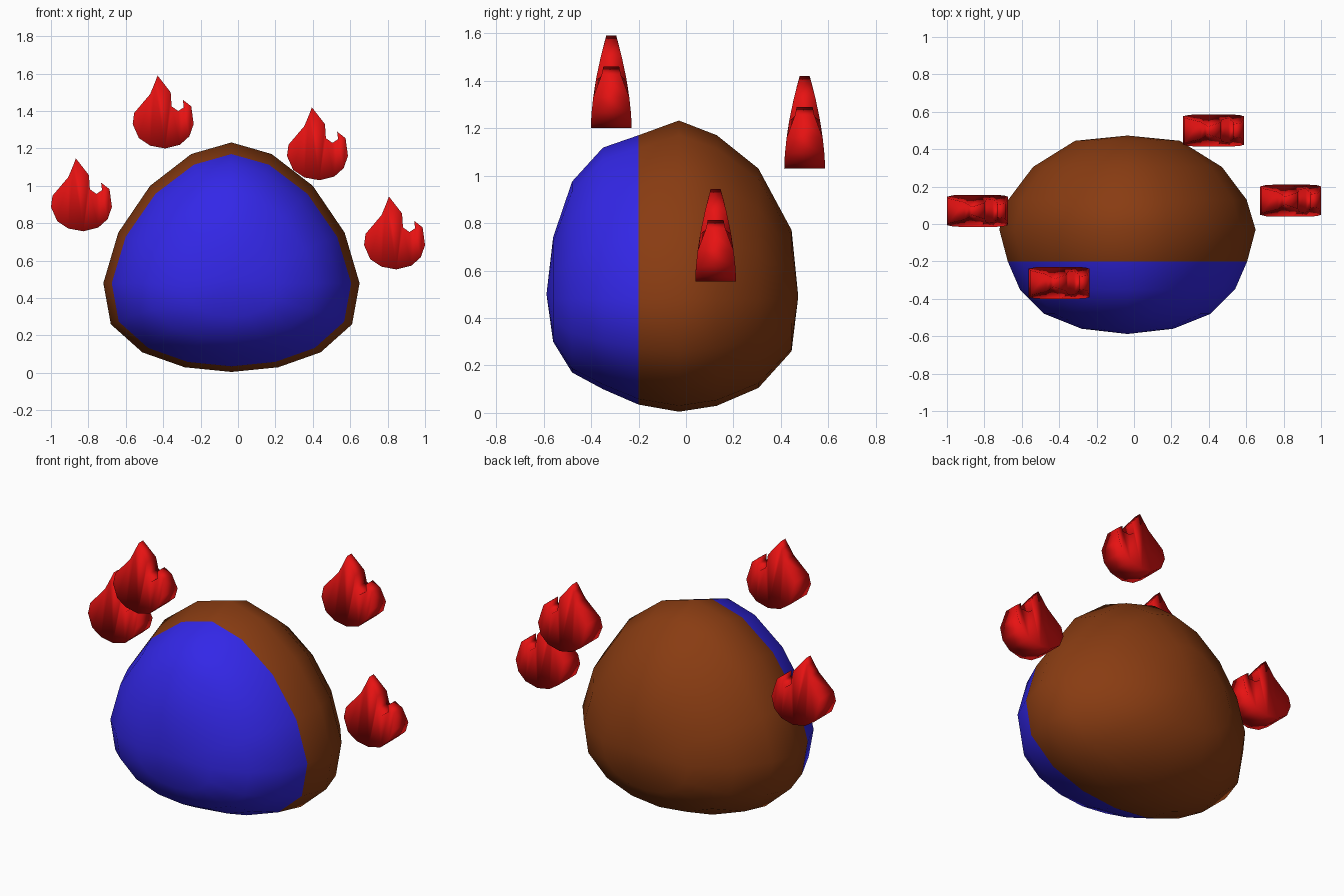
import bpy
import bmesh

cube = bpy.data.objects.get("Cube")
if cube:
    bpy.data.objects.remove(cube, do_unlink=True)


def make_material(name, rgb):
    mat = bpy.data.materials.new(name)
    mat.use_nodes = True
    color = (*rgb, 1)
    mat.diffuse_color = color
    mat.node_tree.nodes["Principled BSDF"].inputs["Base Color"].default_value = color
    return mat


brown = make_material("brown", (0.25, 0.045, 0.006))
blue = make_material("blue", (0.033, 0.02, 0.8))
red = make_material("red", (0.8, 0.006, 0.006))
red.use_backface_culling = True


def finish(name, bm, materials, location=(0, 0, 0)):
    """Turn a bmesh into a smooth shaded object."""
    for face in bm.faces:
        face.smooth = True
    mesh = bpy.data.meshes.new(name)
    bm.to_mesh(mesh)
    bm.free()
    for mat in materials:
        mesh.materials.append(mat)
    obj = bpy.data.objects.new(name, mesh)
    obj.location = location
    bpy.context.collection.objects.link(obj)
    return obj


# Body: rings along y, all scaled from one pear-shaped outline
CENTER_X, MIDDLE_Z, SEAM_Y = -0.035, 0.48, -0.2
FULL_W, FULL_UP, FULL_DOWN = 0.685, 0.752, 0.475
half_outline = [(0, 1.232), (0.215, 1.17), (0.435, 1.0), (0.605, 0.75), (0.685, 0.48),
                (0.645, 0.26), (0.477, 0.11), (0.25, 0.03), (0, 0.005)]
outline = half_outline + [(-x, z) for x, z in half_outline[-2:0:-1]]
# Each ring: y, half width, top, bottom
rings = [(-0.56, 0.245, 0.74, 0.3), (-0.48, 0.445, 0.975, 0.17),
         (-0.35, 0.575, 1.118, 0.1), (SEAM_Y, 0.64, 1.17, 0.035),
         (-0.03, 0.685, 1.232, 0.005), (0.13, 0.637, 1.17, 0.03),
         (0.305, 0.505, 1.03, 0.105), (0.445, 0.28, 0.77, 0.26)]


def ring_point(x, z, width, top, bottom):
    if z > MIDDLE_Z:
        stretch = (top - MIDDLE_Z) / FULL_UP
    else:
        stretch = (MIDDLE_Z - bottom) / FULL_DOWN
    return CENTER_X + x * width / FULL_W, MIDDLE_Z + (z - MIDDLE_Z) * stretch


bm = bmesh.new()
loops = []
for y, width, top, bottom in rings:
    points = [ring_point(x, z, width, top, bottom) for x, z in outline]
    loops.append([bm.verts.new((x, y, z)) for x, z in points])
front_pole = bm.verts.new((CENTER_X, -0.588, 0.5))
back_pole = bm.verts.new((CENTER_X, 0.473, 0.49))
count = len(outline)
for i in range(count):
    j = (i + 1) % count
    for a, b in zip(loops, loops[1:]):
        bm.faces.new((a[i], a[j], b[j], b[i]))
    bm.faces.new((front_pole, loops[0][j], loops[0][i]))
    bm.faces.new((back_pole, loops[-1][i], loops[-1][j]))
bmesh.ops.recalc_face_normals(bm, faces=bm.faces[:])
# Blue front, brown back
for face in bm.faces:
    face.material_index = 1 if face.calc_center_median().y < SEAM_Y else 0
finish("body", bm, [brown, blue])

# Flame: outline with a tall tip and a small side tongue, thinner towards the top
flame_outline = [(-0.03, 0.39), (0.04, 0.3), (0.045, 0.225), (0.08, 0.2), (0.11, 0.22),
                 (0.105, 0.26), (0.15, 0.225), (0.163, 0.13), (0.14, 0.065), (0.09, 0.02),
                 (0.01, 0), (-0.07, 0.015), (-0.13, 0.055), (-0.163, 0.13),
                 (-0.155, 0.19), (-0.07, 0.29), (-0.045, 0.35)]


def half_depth(x, z):
    depth = 0.086 - 0.065 * (z / 0.39) ** 1.7
    return depth - 0.02 if x > 0.1 and z > 0.2 else depth


def build_flame(name, location):
    bm = bmesh.new()
    front = [bm.verts.new((x, -half_depth(x, z), z)) for x, z in flame_outline]
    back = [bm.verts.new((x, half_depth(x, z), z)) for x, z in flame_outline]
    caps = [bm.faces.new(front), bm.faces.new(back[::-1])]
    for i in range(len(front)):
        j = (i + 1) % len(front)
        bm.faces.new((front[i], back[i], back[j], front[j]))
    bmesh.ops.triangulate(bm, faces=caps)
    bmesh.ops.recalc_face_normals(bm, faces=bm.faces[:])
    # The flames are one-sided shells seen from the inside
    bmesh.ops.reverse_faces(bm, faces=bm.faces[:])
    finish(name, bm, [red], location)


flames = {
    "flame_upper_right": (-0.4, -0.315, 1.2),
    "flame_upper_left": (0.425, 0.5, 1.03),
    "flame_lower_right": (-0.837, 0.07, 0.757),
    "flame_lower_left": (0.837, 0.125, 0.553),
}
for name, location in flames.items():
    build_flame(name, location)
